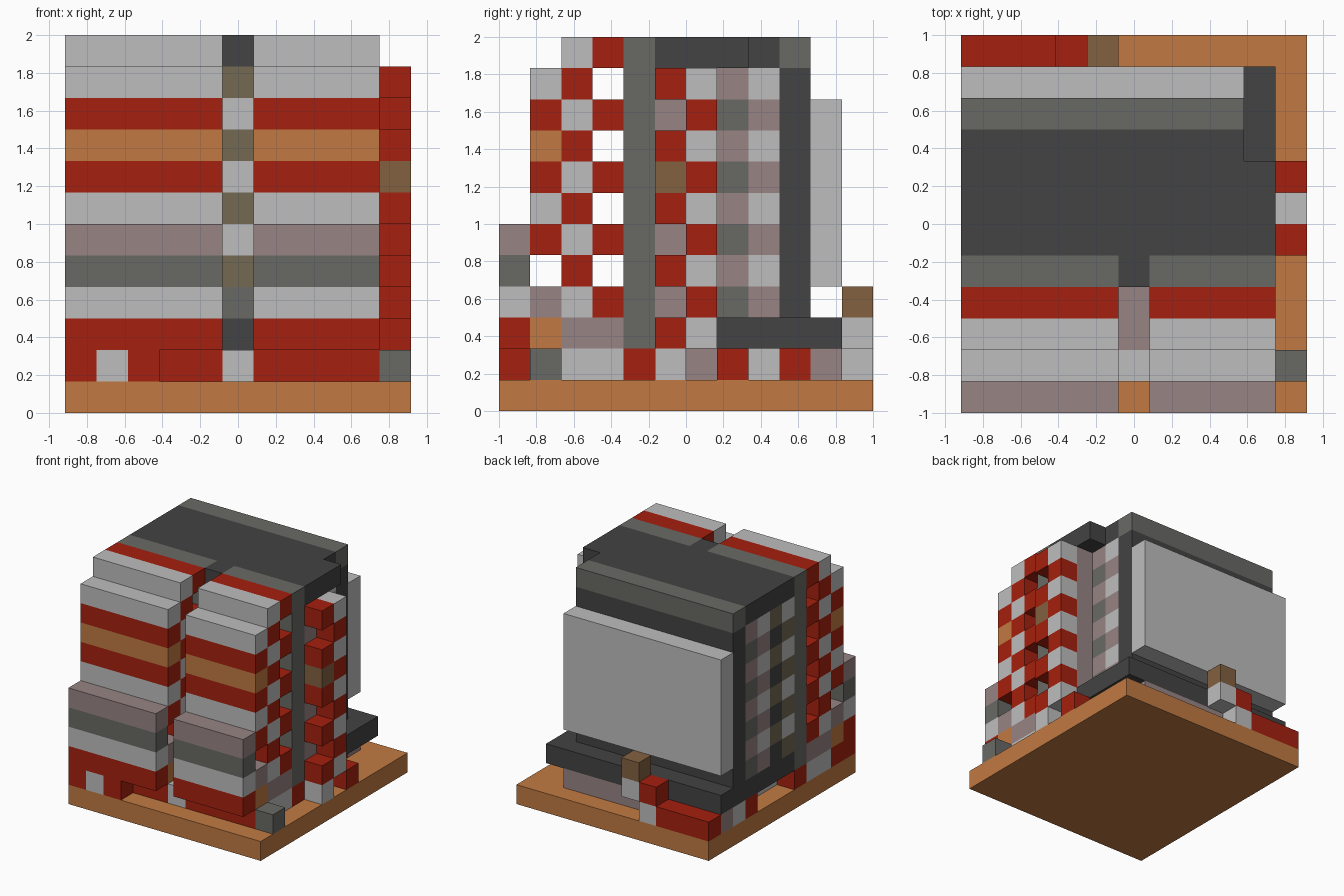
import bpy
import bmesh
from mathutils import Matrix, Vector

old = bpy.data.objects.get("Cube")
if old:
    bpy.data.objects.remove(old, do_unlink=True)

UNIT = 1 / 6                      # edge of one block
ORIGIN = Vector((-5.5, -6, 0))    # block corner of the grid


def material(name, rgb):
    lin = [((c / 255 + 0.055) / 1.055) ** 2.4 for c in rgb] + [1.0]
    m = bpy.data.materials.new(name)
    m.use_nodes = True
    m.diffuse_color = lin
    bsdf = next(n for n in m.node_tree.nodes if n.type == 'BSDF_PRINCIPLED')
    bsdf.inputs["Base Color"].default_value = lin
    bsdf.inputs["Roughness"].default_value = 0.9
    return m


MATS = {
    "red": material("brick red", (165, 32, 14)),
    "light": material("light grey", (190, 190, 190)),
    "orange": material("terracotta", (193, 122, 66)),
    "grey": material("stone grey", (105, 106, 101)),
    "dark": material("dark grey", (67, 67, 67)),
    "mauve": material("dusty mauve", (152, 132, 132)),
    "olive": material("olive glass", (115, 105, 82)),
    "brown": material("wood brown", (131, 97, 64)),
}


def part(name, *boxes):
    """Boxes are (colour, x range, y range, z range); ranges include both end blocks."""
    bm = bmesh.new()
    mesh = bpy.data.meshes.new(name)
    slots = []
    for colour, *ranges in boxes:
        if colour not in slots:
            slots.append(colour)
            mesh.materials.append(MATS[colour])
        spans = [r if isinstance(r, tuple) else (r, r) for r in ranges]
        low = Vector([s[0] for s in spans])
        size = Vector([s[1] - s[0] + 1 for s in spans])
        centre = (low + size / 2 + ORIGIN) * UNIT
        mat = Matrix.Translation(centre) @ Matrix.Diagonal((*(size * UNIT), 1))
        made = bmesh.ops.create_cube(bm, size=1, matrix=mat)
        for f in {f for v in made["verts"] for f in v.link_faces}:
            f.material_index = slots.index(colour)
    bm.to_mesh(mesh)
    bm.free()
    obj = bpy.data.objects.new(name, mesh)
    bpy.context.collection.objects.link(obj)
    return obj


def stack(x, y, z, colours):
    """One box per storey going up from z; None leaves a gap."""
    return [(c, x, y, z + n) for n, c in enumerate(colours) if c]


def alternate(even, odd, first, last):
    return [odd if z % 2 else even for z in range(first, last + 1)]


part("base", ("orange", (0, 10), (0, 11), 0))

# Front wings either side of the central gap
for side, xs in (("right", (0, 4)), ("left", (6, 9))):
    part(side + "_low_front", *stack(xs, 0, 2, ["red", "light", "grey", "mauve"]))
    part(side + "_tall_front", *stack(xs, 1, 2, [
        "orange", "mauve", None, "red", "light", "red", "orange", "red", "light"]))
    part(side + "_balcony_wall", ("mauve", xs, (2, 3), 2),
         *stack(xs, 2, 3, alternate("red", "light", 3, 11)))
    part(side + "_balcony_floors", *stack(xs, 3, 3, alternate(None, "red", 3, 11)))
    part(side + "_stone_fin", ("grey", xs, 4, (2, 11)))

# Ground floor of the front
part("entrance_block", ("red", 0, 0, 1), ("light", 1, 0, 1), ("red", 2, 0, 1))
part("entrance_wall", ("red", (0, 4), 1, 1), ("light", 5, 1, 1), ("red", (6, 9), 1, 1))
part("ground_floor", ("light", (0, 4), (2, 3), 1), ("mauve", 5, (2, 3), 1),
     ("light", (6, 9), (2, 3), 1), ("red", (0, 9), 4, 1))
part("corner_post", ("grey", 10, 1, 1))

# Window strip in the central gap
part("central_windows", *stack(5, 4, 2, [
    "dark", "grey", "olive", "light", "olive", "light", "olive", "light", "olive", "dark"]))

# Main body
part("body_core", ("dark", (1, 7), (5, 8), (3, 10)), ("dark", (0, 8), 9, (3, 10)))
part("body_foot", ("dark", (0, 7), (5, 6), 2), ("dark", (0, 9), (7, 10), 2))
part("under_floor", ("light", (1, 7), (5, 7), 1), ("red", 8, 7, 1),
     ("red", (0, 7), 8, 1), ("light", 8, 8, 1),
     ("light", (0, 7), 9, 1), ("red", 8, 9, 1), ("mauve", (0, 8), 10, 1))
part("roof", ("dark", (0, 9), (5, 7), 11), ("dark", (0, 8), 8, 11), ("grey", (0, 8), 9, 11))
part("back_panel", ("light", (0, 8), 10, (4, 9)))

# Window grids on the two side walls
left_tiles = {7: ("mauve", "grey"), 8: ("light", "mauve")}
right_tiles = {5: ("light", "olive"), 6: ("olive", "dark"),
               7: ("light", "mauve"), 8: ("mauve", "grey")}
for name, x, tiles in (("left_windows", 8, left_tiles), ("right_windows", 0, right_tiles)):
    part(name, *[box for y, (even, odd) in tiles.items()
                 for box in stack(x, y, 3, alternate(even, odd, 3, 10))])

# Stair tower on the left side
part("tower_shaft", ("mauve", (8, 9), (5, 6), (1, 10)))
part("tower_front", *stack(10, 5, 2, alternate("red", None, 2, 10)),
     ("brown", 10, 5, 7), ("light", 10, 5, 1))
part("tower_back", *stack(10, 6, 2, alternate("light", "red", 2, 10)))
part("tower_step", ("red", 10, 7, 1))

# Low wall and chimney at the back
part("back_wall", ("red", (0, 2), 11, 1))
part("back_chimney", ("light", 3, 11, 1), ("red", 3, 11, 2),
     ("light", 4, 11, 2), ("brown", 4, 11, 3))
